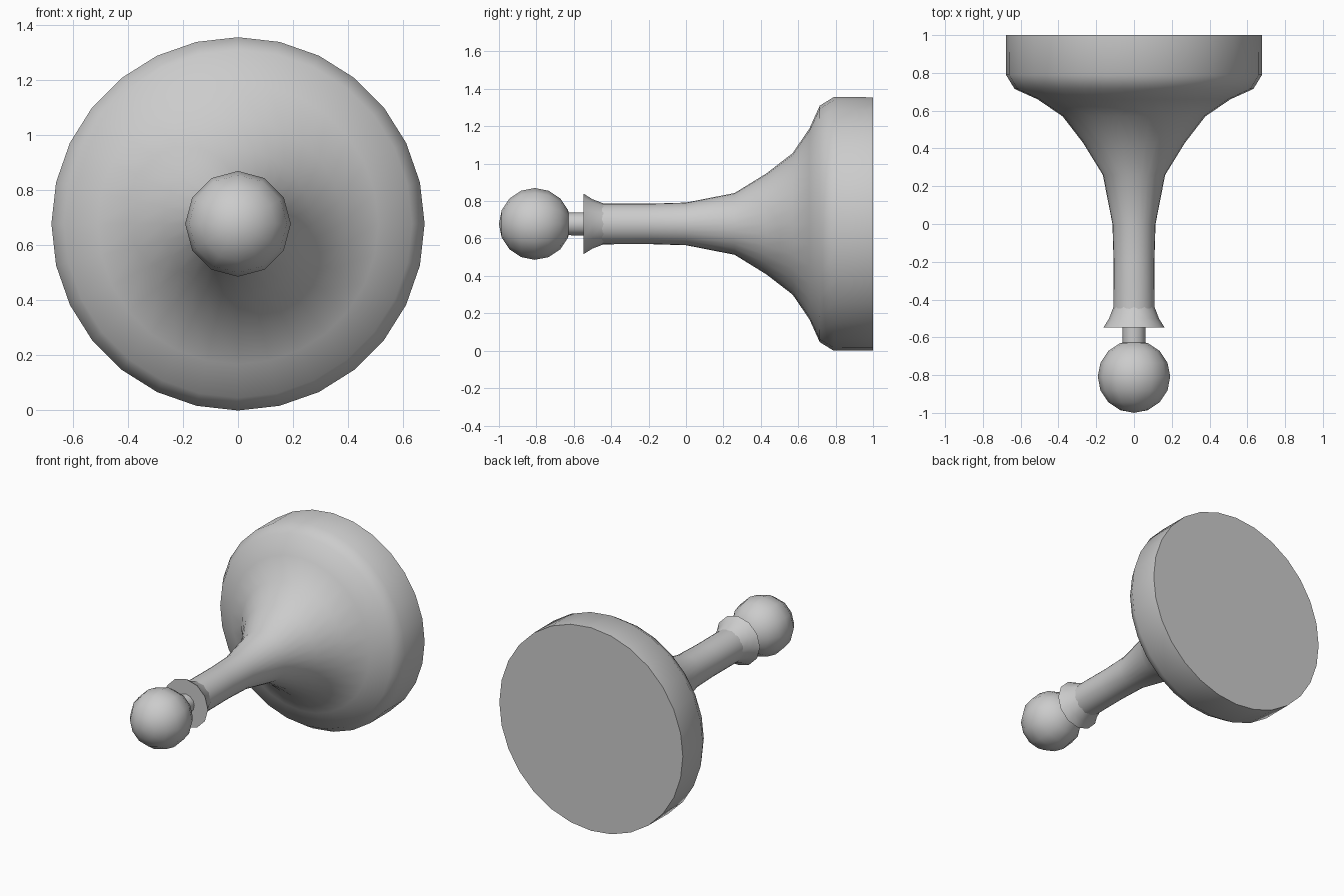
import bpy, bmesh, math

if "Cube" in bpy.data.objects:
    bpy.data.objects.remove(bpy.data.objects["Cube"])

AXIS_Z = 0.678


def lathe(name, profile, sides, smooth_angle=50):
    """Revolve (radius, y) points around the horizontal axis; radius 0 makes a pole."""
    bm = bmesh.new()
    rings = []
    for r, y in profile:
        if r == 0:
            rings.append([bm.verts.new((0, y, AXIS_Z))] * sides)
            continue
        rings.append([bm.verts.new((r * math.sin(2 * math.pi * i / sides), y,
                                    AXIS_Z + r * math.cos(2 * math.pi * i / sides)))
                      for i in range(sides)])
    for a, b in zip(rings, rings[1:]):
        for i in range(sides):
            j = (i + 1) % sides
            bm.faces.new(list(dict.fromkeys((a[i], a[j], b[j], b[i]))))
    bmesh.ops.recalc_face_normals(bm, faces=bm.faces)
    mesh = bpy.data.meshes.new(name)
    bm.to_mesh(mesh)
    bm.free()
    obj = bpy.data.objects.new(name, mesh)
    bpy.context.collection.objects.link(obj)
    bpy.ops.object.select_all(action='DESELECT')
    obj.select_set(True)
    bpy.context.view_layer.objects.active = obj
    bpy.ops.object.shade_smooth_by_angle(angle=math.radians(smooth_angle))
    return obj


# Flared bell with its closed flat back, running into the slim stem
lathe("bell_and_stem", [
    (0, 1.0), (0.677, 1.0), (0.678, 0.79), (0.632, 0.715), (0.51, 0.66),
    (0.378, 0.57), (0.27, 0.43), (0.165, 0.26), (0.114, 0.0), (0.108, -0.2),
    (0.109, -0.44), (0.109, -0.5), (0, -0.5)], 28)

# Small flared collar at the end of the stem
lathe("stem_collar", [
    (0, -0.44), (0.109, -0.44), (0.132, -0.50), (0.162, -0.548), (0, -0.548)], 12)

# Short neck joining collar and ball
lathe("ball_neck", [(0, -0.52), (0.062, -0.52), (0.06, -0.66), (0, -0.66)], 12)

# Faceted-outline ball knob at the front
R, CY, steps = 0.192, -0.808, 8
ball = [(0 if k in (0, steps) else R * math.sin(math.pi * k / steps),
         CY - R * math.cos(math.pi * k / steps)) for k in range(steps + 1)]
lathe("ball_knob", ball, 12)
